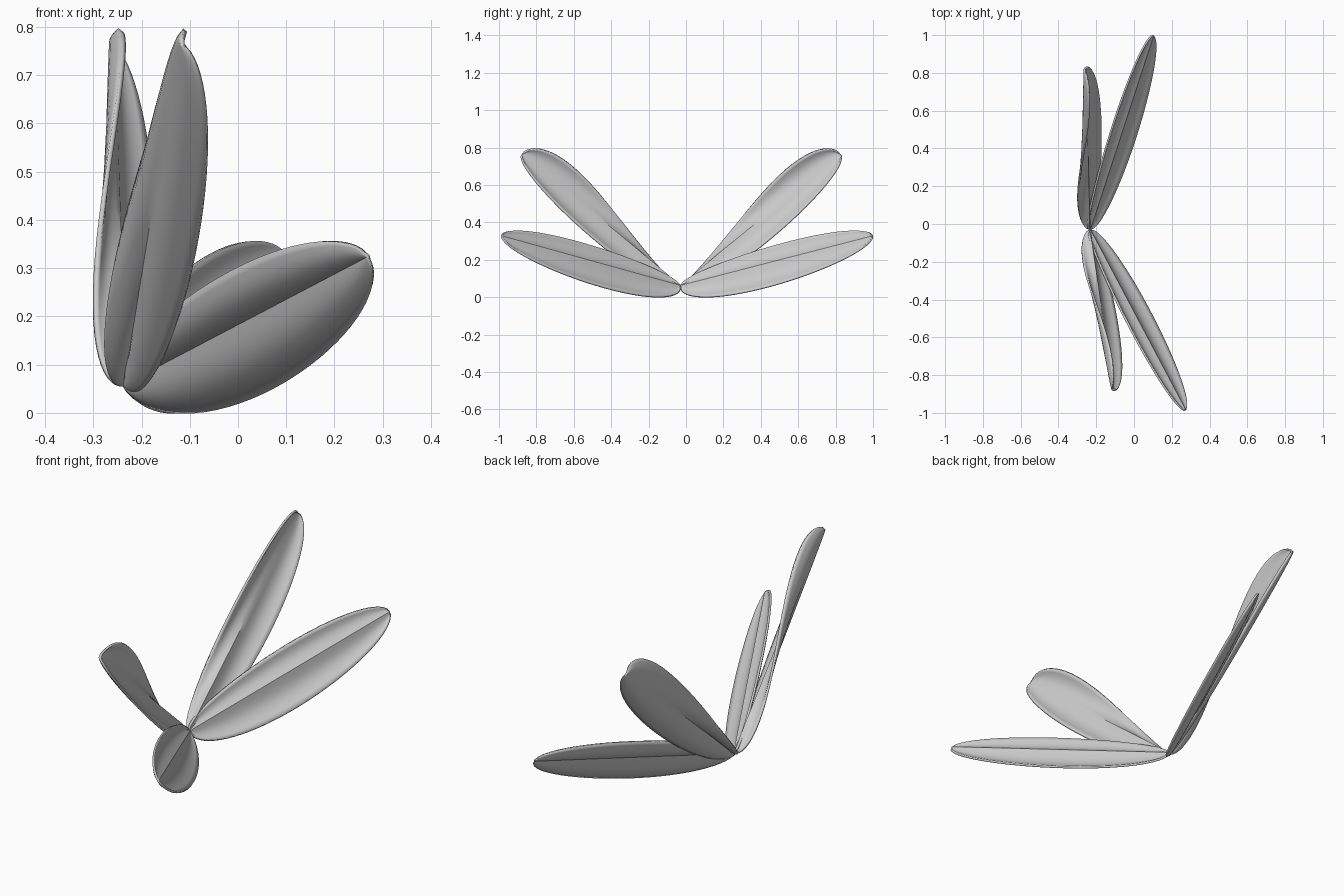
import bpy, bmesh, math
from mathutils import Vector, Matrix

cube = bpy.data.objects.get("Cube")
if cube:
    bpy.data.objects.remove(cube)

grey = bpy.data.materials.new("plain_grey")
grey.use_nodes = True
grey.diffuse_color = (0.6, 0.6, 0.6, 1)
grey.node_tree.nodes["Principled BSDF"].inputs["Base Color"].default_value = (0.6, 0.6, 0.6, 1)

ROOT = Vector((-0.235, -0.03, 0.06))
TURN = math.radians(4.9)
STEPS, ACROSS = 36, 7
BULGE = 0.15


def wing(name, tip, upper, lower):
    """Pointed blade on a straight rib; each half runs from the rib to an edge
    whose offset blends from a root value to a tip value."""
    tip = Vector(tip)
    axis = tip.normalized()
    bm = bmesh.new()
    rows = []
    for i in range(STEPS + 1):
        phi = math.pi * i / STEPS
        t, width = (1 - math.cos(phi)) / 2, math.sin(phi)
        row = []
        for j in range(-ACROSS, ACROSS + 1):
            s = abs(j) / ACROSS
            side = 1 if j > 0 else -1
            pair = upper if j > 0 else lower
            edge = Vector(pair[0]).lerp(Vector(pair[1]), t) * width
            hump = axis.cross(edge) * side * BULGE * math.sin(math.pi * s)
            row.append(bm.verts.new(tip * t + edge * s + hump))
        rows.append(row)
    for a, b in zip(rows, rows[1:]):
        for j in range(2 * ACROSS):
            bm.faces.new((a[j], a[j + 1], b[j + 1], b[j]))
    # Close the pointed ends and straighten into the mirror frame
    bmesh.ops.remove_doubles(bm, verts=bm.verts, dist=1e-5)
    bmesh.ops.recalc_face_normals(bm, faces=bm.faces)
    bm.transform(Matrix.Rotation(-TURN, 4, 'Z'))
    mesh = bpy.data.meshes.new(name)
    bm.to_mesh(mesh)
    bm.free()
    mesh.materials.append(grey)
    obj = bpy.data.objects.new(name, mesh)
    bpy.context.collection.objects.link(obj)
    obj.location = ROOT
    obj.rotation_euler.z = TURN

    # Thin rim, then the matching wing on the other side
    rim = obj.modifiers.new("thickness", 'SOLIDIFY')
    rim.thickness = 0.01
    rim.offset = 0
    mirror = obj.modifiers.new("other_side", 'MIRROR')
    mirror.use_axis = (False, True, False)
    mirror.use_mirror_merge = False

    bpy.ops.object.select_all(action='DESELECT')
    obj.select_set(True)
    bpy.context.view_layer.objects.active = obj
    bpy.ops.object.shade_smooth_by_angle(angle=math.radians(30))


# Low wings: evenly wide blades
wing("lower_wings", (0.505, -0.955, 0.265),
     upper=((-0.05, -0.006, 0.075), (-0.065, -0.007, 0.098)),
     lower=((0.08, 0.03, -0.14), (0.075, 0.025, -0.115)))

# High wings: the upper half twists upright towards the tip
wing("upper_wings", (0.12, -0.845, 0.705),
     upper=((-0.1, -0.02, -0.02), (0.03, 0.125, 0.15)),
     lower=((0.07, -0.05, -0.1), (0.1, -0.06, -0.075)))
